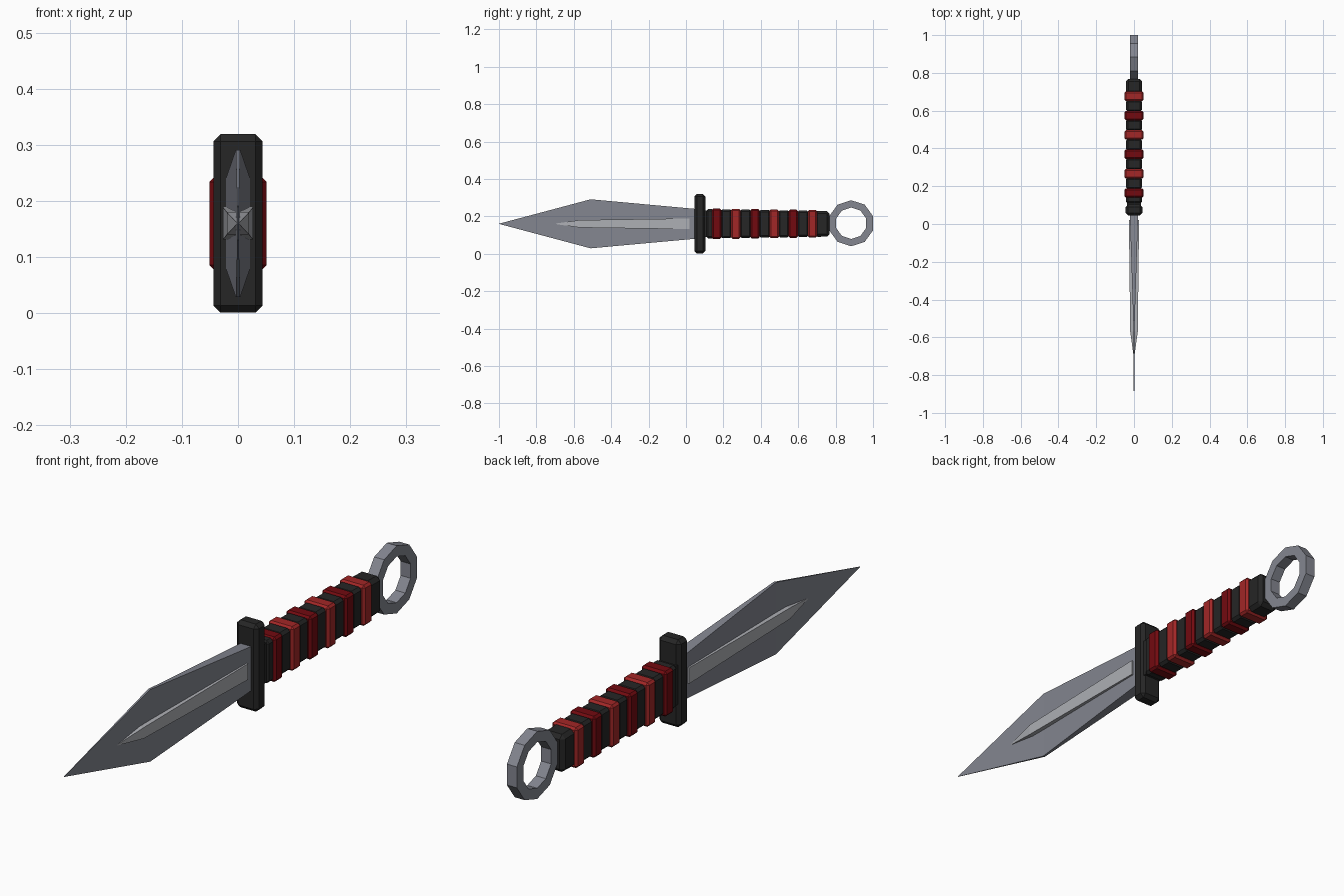
import bpy
import bmesh
import math

cube = bpy.data.objects.get("Cube")
if cube:
    bpy.data.objects.remove(cube, do_unlink=True)

MID = 0.16  # height of the long axis


def material(name, color):
    m = bpy.data.materials.new(name)
    m.use_nodes = True
    m.diffuse_color = (*color, 1)
    bsdf = next(n for n in m.node_tree.nodes if n.type == 'BSDF_PRINCIPLED')
    bsdf.inputs["Base Color"].default_value = (*color, 1)
    return m


steel = material("steel grey", (0.23, 0.24, 0.28))
light_steel = material("light steel", (0.42, 0.43, 0.46))
black = material("black", (0.019, 0.019, 0.019))
red = material("red", (0.36, 0.02, 0.02))
dark_red = material("dark red", (0.17, 0.003, 0.005))


def finish(name, bm, mat, bevel=0):
    bmesh.ops.recalc_face_normals(bm, faces=bm.faces)
    if bevel:
        bmesh.ops.bevel(bm, geom=bm.edges[:], offset=bevel, segments=1,
                        profile=0.5, affect='EDGES')
    mesh = bpy.data.meshes.new(name)
    bm.to_mesh(mesh)
    bm.free()
    mesh.materials.append(mat)
    obj = bpy.data.objects.new(name, mesh)
    bpy.context.collection.objects.link(obj)
    return obj


def loft(name, sections, mat, bevel=0):
    """Join rectangles given as (y, half width, half height)."""
    bm = bmesh.new()
    loops = [[bm.verts.new((sx * hx, y, MID + sz * hz))
              for sx, sz in ((-1, -1), (1, -1), (1, 1), (-1, 1))]
             for y, hx, hz in sections]
    for a, b in zip(loops, loops[1:]):
        for i in range(4):
            j = (i + 1) % 4
            bm.faces.new((a[i], a[j], b[j], b[i]))
    bm.faces.new(loops[0])
    bm.faces.new(loops[-1][::-1])
    return finish(name, bm, mat, bevel)


# Blade: thick at the guard, thin at the shoulders, pointed tip
loft("blade", [(-1, 0.0005, 0.0005), (-0.51, 0.004, 0.131),
               (0.06, 0.022, 0.079)], steel)

# Raised rib along both sides of the blade
loft("blade_rib", [(-0.7, 0.002, 0.001), (-0.57, 0.02, 0.02),
                   (0.02, 0.027, 0.029)], light_steel)

# Crossguard
loft("guard", [(0.045, 0.044, 0.159), (0.103, 0.044, 0.159)], black, 0.013)

# Grip: core, black segments and red bands
loft("grip_core", [(0.09, 0.036, 0.072), (0.75, 0.034, 0.062)], black)


def grip_height(y):
    return 0.081 - 0.016 * (y - 0.1)


PITCH = 0.1025
for i in range(6):
    y = 0.164 + i * PITCH
    h = grip_height(y)
    loft(f"grip_band_{i + 1}", [(y - 0.025, 0.051, h + 0.002),
                                (y + 0.025, 0.051, h + 0.002)],
         red if i % 2 else dark_red, 0.008)
    if i < 5:
        c = y + PITCH / 2
        loft(f"grip_segment_{i + 1}", [(c - 0.031, 0.043, h - 0.003),
                                       (c + 0.031, 0.043, h - 0.003)],
             black, 0.01)
loft("grip_front", [(0.108, 0.043, 0.078), (0.15, 0.043, 0.078)], black, 0.01)
loft("grip_end", [(0.69, 0.043, 0.07), (0.768, 0.043, 0.068)], black, 0.014)

# Ten-sided pommel ring
SIDES, OUTER, INNER, HALF = 10, 0.123, 0.084, 0.02
bm = bmesh.new()
rows = []
for k in range(SIDES):
    t = math.pi / 2 + 2 * math.pi * k / SIDES
    rows.append([bm.verts.new((x, 0.883 + r * math.cos(t),
                               MID + 0.003 + r * math.sin(t)))
                 for r, x in ((OUTER, -HALF), (OUTER, HALF),
                              (INNER, HALF), (INNER, -HALF))])
for k in range(SIDES):
    a, b = rows[k], rows[(k + 1) % SIDES]
    for i in range(4):
        j = (i + 1) % 4
        bm.faces.new((a[i], a[j], b[j], b[i]))
finish("pommel_ring", bm, steel)
